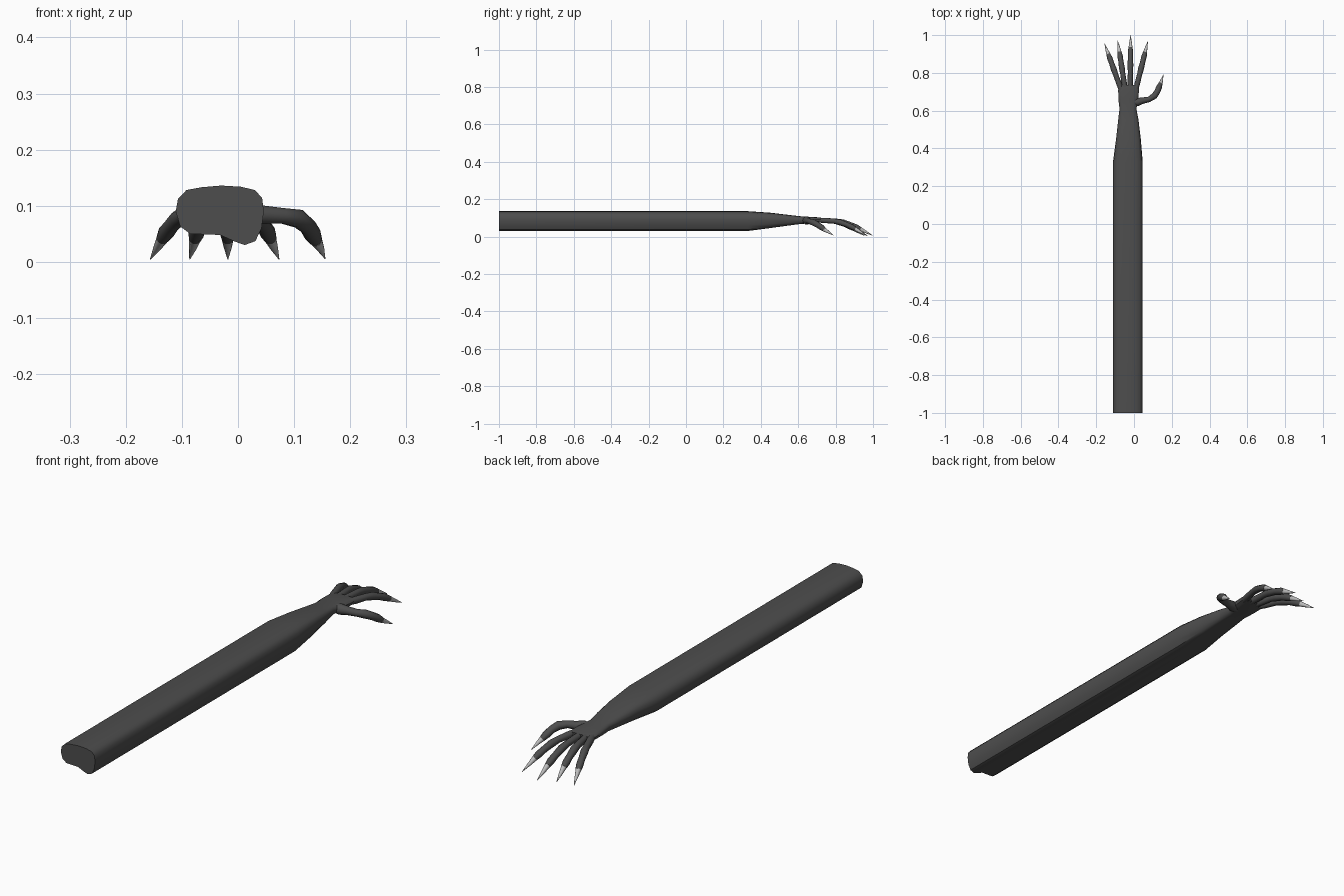
import bpy, bmesh, math
from mathutils import Vector

if "Cube" in bpy.data.objects:
    bpy.data.objects.remove(bpy.data.objects["Cube"])


def material(name, shade):
    m = bpy.data.materials.new(name)
    m.diffuse_color = (shade, shade, shade, 1)
    m.use_nodes = True
    m.node_tree.nodes["Principled BSDF"].inputs["Base Color"].default_value = m.diffuse_color
    return m


SKIN = material("dark_skin", 0.075)
NAIL = material("pale_nail", 0.5)


def loft(name, rings, mat, angle=40):
    """Skin a list of equal-length point rings and cap both ends."""
    bm = bmesh.new()
    loops = [[bm.verts.new(p) for p in ring] for ring in rings]
    n = len(loops[0])
    for a, b in zip(loops, loops[1:]):
        for i in range(n):
            bm.faces.new((a[i], a[(i + 1) % n], b[(i + 1) % n], b[i]))
    bm.faces.new(loops[0])
    bm.faces.new(loops[-1])
    bmesh.ops.recalc_face_normals(bm, faces=bm.faces)
    me = bpy.data.meshes.new(name)
    bm.to_mesh(me)
    bm.free()
    ob = bpy.data.objects.new(name, me)
    bpy.context.collection.objects.link(ob)
    me.materials.append(mat)
    bpy.ops.object.select_all(action='DESELECT')
    ob.select_set(True)
    bpy.context.view_layer.objects.active = ob
    bpy.ops.object.shade_smooth_by_angle(angle=math.radians(angle))
    return ob


def tube(name, path, mat, sides=10):
    """Round tube through (point, radius) pairs."""
    pts = [Vector(p) for p, r in path]
    rings = []
    for i, (p, r) in enumerate(path):
        d = (pts[min(i + 1, len(pts) - 1)] - pts[max(i - 1, 0)]).normalized()
        u = d.cross(Vector((0, 0, 1))).normalized()
        v = u.cross(d)
        rings.append([pts[i] + r * (math.cos(a) * u + math.sin(a) * v)
                      for a in (2 * math.pi * k / sides for k in range(sides))])
    return loft(name, rings, mat, 60)


# Forearm and palm: kidney-shaped sleeve blending into a flat oval hand
profile = [(-.111, .09), (-.107, .112), (-.092, .128), (-.065, .133), (-.03, .136),
           (.005, .134), (.03, .128), (.043, .114), (.046, .09), (.042, .06),
           (.031, .037), (.012, .03), (-.005, .036), (-.032, .048), (-.085, .05),
           (-.103, .063)]
unit = [((x + .0325) / .157, (z - .083) / .106) for x, z in profile]
# y, x min, x max, z min, z max, blend to oval
sections = [(-1, -.111, .046, .03, .136, 0), (.33, -.111, .046, .03, .136, 0),
            (.45, -.095, .036, .045, .128, .2), (.55, -.084, .024, .058, .116, .5),
            (.61, -.077, .013, .066, .109, .8), (.66, -.083, .022, .071, .106, 1),
            (.71, -.084, .027, .074, .103, 1), (.735, -.078, .024, .078, .099, 1)]
rings = []
for y, x0, x1, z0, z1, k in sections:
    ring = []
    for u, v in unit:
        a = math.atan2(v, u)
        ou = .5 * math.copysign(abs(math.cos(a)) ** .7, u)
        ov = .5 * math.copysign(abs(math.sin(a)) ** .7, v)
        ring.append(((x0 + x1) / 2 + (x1 - x0) * (u + (ou - u) * k), y,
                     (z0 + z1) / 2 + (z1 - z0) * (v + (ov - v) * k)))
    rings.append(ring)
loft("forearm_and_palm", rings, SKIN)

# Four curled fingers with pointed nails: base and tip in plan
fingers = {"little": ((-.057, .68), (-.156, .955)),
           "ring": ((-.042, .68), (-.086, .97)),
           "middle": ((-.02, .68), (-.018, 1.0)),
           "index": ((.002, .68), (.073, .967))}
# fraction along finger, height, radius
curl = [(0, .09, .011), (.22, .086, .0145), (.4, .083, .0135), (.5, .077, .0155),
        (.62, .065, .0135), (.72, .052, .0145), (.79, .041, .011)]
claw = [(.77, .044, .0115), (.88, .025, .007), (1, .005, .0008)]
for name, (b, t) in fingers.items():
    def place(rows):
        return [((b[0] + (t[0] - b[0]) * f, b[1] + (t[1] - b[1]) * f, z), r)
                for f, z, r in rows]
    tube(name + "_finger", place(curl), SKIN)
    tube(name + "_nail", place(claw), NAIL)

# Thumb sweeping sideways then forward
tube("thumb", [((-.02, .64, .086), .014), ((.015, .645, .086), .022),
               ((.045, .653, .084), .017), ((.08, .66, .082), .0145),
               ((.108, .678, .077), .017), ((.124, .702, .064), .0155),
               ((.133, .725, .049), .0155), ((.14, .742, .036), .011)], SKIN)
tube("thumb_nail", [((.139, .739, .038), .0115), ((.147, .762, .024), .007),
                    ((.155, .79, .006), .0008)], NAIL)
